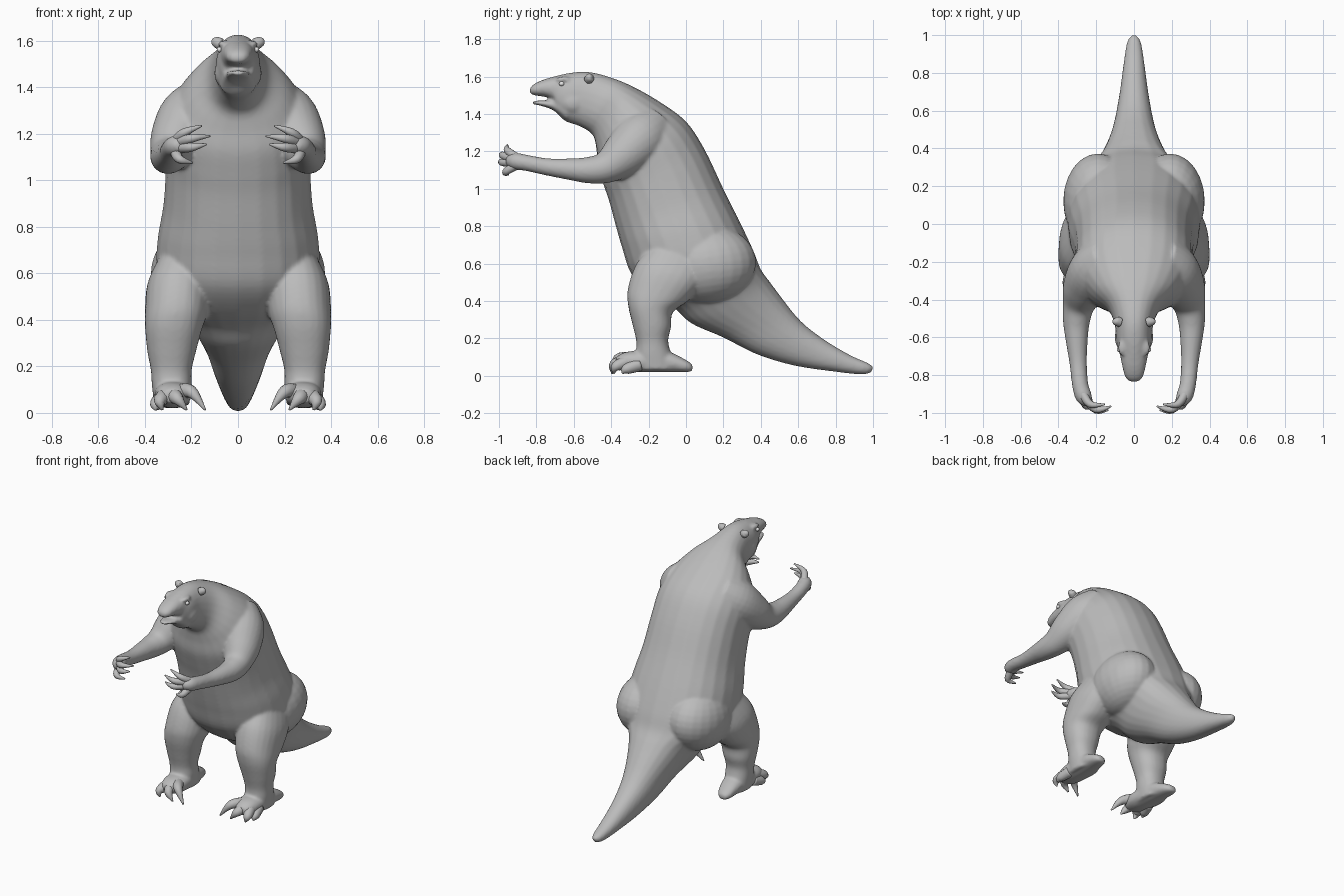
import bpy, bmesh, math
from mathutils import Vector, Matrix

cube = bpy.data.objects.get("Cube")
if cube:
    bpy.data.objects.remove(cube, do_unlink=True)

SIDES = {"left": 1, "right": -1}


def material(name, rgb):
    m = bpy.data.materials.new(name)
    m.use_nodes = True
    m.diffuse_color = (*rgb, 1)
    m.node_tree.nodes["Principled BSDF"].inputs["Base Color"].default_value = (*rgb, 1)
    return m


hide = material("grey hide", (0.5, 0.5, 0.5))
pale = material("pale eye", (0.85, 0.85, 0.85))


def smooth_path(pts, steps=5):
    """Catmull-Rom interpolation through stations of any length."""
    out, n = [], len(pts)
    for i in range(n - 1):
        a, b, c, d = (pts[min(max(i + k, 0), n - 1)] for k in (-1, 0, 1, 2))
        for s in range(steps):
            t = s / steps
            out.append([0.5 * (2 * q + (r - p) * t + (2 * p - 5 * q + 4 * r - w) * t * t
                               + (3 * q - p - 3 * r + w) * t ** 3)
                        for p, q, r, w in zip(a, b, c, d)])
    return out + [list(pts[-1])]


def loft(bm, frames, sides=24, power=1.0):
    """Skin closed rings, each frame being (centre, half axis, half axis)."""
    rings = []
    for c, u, v in frames:
        ring = []
        for k in range(sides):
            a = math.tau * k / sides
            ca, sa = math.cos(a), math.sin(a)
            ring.append(bm.verts.new(c + u * math.copysign(abs(ca) ** power, ca)
                                     + v * math.copysign(abs(sa) ** power, sa)))
        rings.append(ring)
    faces = [bm.faces.new(rings[0]), bm.faces.new(rings[-1])]
    for r, q in zip(rings, rings[1:]):
        for k in range(sides):
            j = (k + 1) % sides
            faces.append(bm.faces.new((r[k], r[j], q[j], q[k])))
    bmesh.ops.recalc_face_normals(bm, faces=faces)


def slab_loft(bm, stations, power=0.9, s=1):
    """Stations: upper y, z, lower y, z, half width, centre x."""
    frames = []
    for uy, uz, ly, lz, w, cx in smooth_path(stations):
        up, low = Vector((cx * s, uy, uz)), Vector((cx * s, ly, lz))
        frames.append(((up + low) / 2, (up - low) / 2, Vector((max(w, 0.004), 0, 0))))
    loft(bm, frames, power=power)


def tube(bm, stations, s=1, sides=24):
    """Stations: x, y, z, radius."""
    path = smooth_path(stations)
    pos = [Vector((p[0] * s, p[1], p[2])) for p in path]
    frames = []
    for i, p in enumerate(pos):
        t = pos[min(i + 1, len(pos) - 1)] - pos[max(i - 1, 0)]
        side = t.cross(Vector((0, 0, 1))).normalized()
        r = max(path[i][3], 0.003)
        frames.append((p, side * r, side.cross(t).normalized() * r))
    loft(bm, frames, sides)


def blob(bm, centre, size, s=1, tilt=0):
    m = (Matrix.Translation((centre[0] * s, centre[1], centre[2]))
         @ Matrix.Rotation(tilt, 4, "X") @ Matrix.Diagonal((*size, 1)))
    bmesh.ops.create_uvsphere(bm, u_segments=24, v_segments=16, radius=1, matrix=m)


def finish(bm, name, mat):
    me = bpy.data.meshes.new(name)
    for f in bm.faces:
        f.smooth = True
    bm.to_mesh(me)
    bm.free()
    me.materials.append(mat)
    ob = bpy.data.objects.new(name, me)
    bpy.context.collection.objects.link(ob)
    return ob


body = bmesh.new()

# Skull, neck, torso and tail as one sweep
slab_loft(body, [
    (-.71, 1.60, -.70, 1.42, .07, 0), (-.62, 1.62, -.65, 1.365, .092, 0),
    (-.52, 1.625, -.57, 1.335, .10, 0), (-.40, 1.595, -.50, 1.29, .135, 0),
    (-.28, 1.545, -.48, 1.22, .22, 0), (-.14, 1.465, -.47, 1.12, .29, 0),
    (0, 1.36, -.44, 1.02, .31, 0), (.10, 1.21, -.41, .93, .31, 0),
    (.20, 1.0, -.375, .80, .32, 0), (.29, .82, -.34, .68, .345, 0),
    (.36, .67, -.29, .54, .35, 0), (.40, .57, -.18, .43, .31, 0),
    (.45, .50, -.06, .36, .23, 0), (.51, .42, .03, .28, .18, 0),
    (.58, .33, .20, .205, .135, 0), (.65, .26, .38, .115, .105, 0),
    (.76, .18, .58, .055, .078, 0), (.88, .11, .80, .022, .056, 0),
    (.97, .07, .94, .008, .038, 0), (1.0, .05, .995, .02, .015, 0)])

# Upper muzzle and open lower jaw
slab_loft(body, [
    (-.66, 1.61, -.66, 1.44, .08, 0), (-.75, 1.588, -.74, 1.488, .064, 0),
    (-.81, 1.562, -.81, 1.50, .047, 0), (-.835, 1.538, -.835, 1.51, .022, 0)])
slab_loft(body, [
    (-.64, 1.47, -.64, 1.36, .08, 0), (-.71, 1.474, -.71, 1.42, .06, 0),
    (-.78, 1.472, -.78, 1.445, .045, 0), (-.82, 1.47, -.82, 1.452, .02, 0)])

for s in SIDES.values():
    # Brow and cheek
    blob(body, (.062, -.655, 1.585), (.024, .04, .016), s)
    blob(body, (.06, -.60, 1.46), (.042, .07, .06), s)
    # Hip mass
    blob(body, (.19, .12, .595), (.185, .255, .205), s, math.radians(8))
    # Thigh and shin
    slab_loft(body, [
        (.14, .62, -.18, .70, .09, .25), (.10, .50, -.265, .60, .135, .255),
        (.01, .40, -.31, .47, .135, .265), (-.07, .34, -.31, .38, .122, .277),
        (-.08, .26, -.285, .27, .105, .285), (-.095, .19, -.265, .18, .088, .287),
        (-.08, .12, -.27, .11, .085, .285), (-.05, .03, -.27, .03, .075, .285)], s=s)
    # Foot
    slab_loft(body, [
        (.035, .06, .035, .025, .022, .30), (0, .085, 0, .02, .05, .295),
        (-.10, .13, -.10, .02, .07, .285), (-.25, .135, -.25, .02, .08, .28),
        (-.33, .125, -.33, .03, .068, .28), (-.375, .10, -.375, .045, .04, .28)], s=s)
    # Shoulder, arm and palm
    tube(body, [
        (.12, -.18, 1.33, .13), (.20, -.25, 1.26, .145), (.26, -.34, 1.175, .12),
        (.293, -.43, 1.115, .086), (.305, -.52, 1.10, .071), (.303, -.62, 1.105, .058),
        (.295, -.74, 1.117, .046), (.285, -.85, 1.138, .043), (.265, -.915, 1.148, .044),
        (.235, -.95, 1.15, .026)], s)

skin = finish(body, "body", hide)
mod = skin.modifiers.new("fuse", "REMESH")
mod.mode = "VOXEL"
mod.voxel_size = 0.0095
mod.use_smooth_shade = True
mod = skin.modifiers.new("soften", "SMOOTH")
mod.factor = 0.5
mod.iterations = 6

FINGERS = [
    ((.27, -.90, 1.165), (.23, -.955, 1.205), (.155, -.955, 1.235)),
    ((.26, -.92, 1.16), (.20, -.982, 1.18), (.12, -.965, 1.19)),
    ((.26, -.92, 1.14), (.20, -.985, 1.142), (.135, -.985, 1.155)),
    ((.27, -.91, 1.125), (.25, -.965, 1.09), (.195, -.95, 1.075))]
TOES = [
    ((.25, -.29, .09), (.20, -.365, .09), (.14, -.395, .012)),
    ((.28, -.32, .08), (.26, -.385, .06), (.22, -.395, .012)),
    ((.31, -.30, .08), (.335, -.375, .05), (.325, -.385, .012)),
    ((.33, -.25, .06), (.352, -.32, .035), (.355, -.34, .012))]

for side, s in SIDES.items():
    # Clawed fingers and toes
    for part, digits, radii in (("finger", FINGERS, (.024, .019, .004)),
                                ("toe", TOES, (.036, .027, .004))):
        for i, digit in enumerate(digits):
            bm = bmesh.new()
            tube(bm, [(*p, r) for p, r in zip(digit, radii)], s, 12)
            finish(bm, f"{side}_{part}_{i + 1}", hide)
    # Eye
    bm = bmesh.new()
    blob(bm, (.079, -.665, 1.562), (.012, .014, .012), s)
    finish(bm, side + "_eye", pale)
    # Ear, a small cupped flap
    bm = bmesh.new()
    tube(bm, [(.075, -.52, 1.585, .026), (.098, -.512, 1.597, .022),
              (.106, -.505, 1.602, .008)], s, 12)
    finish(bm, side + "_ear", hide)
